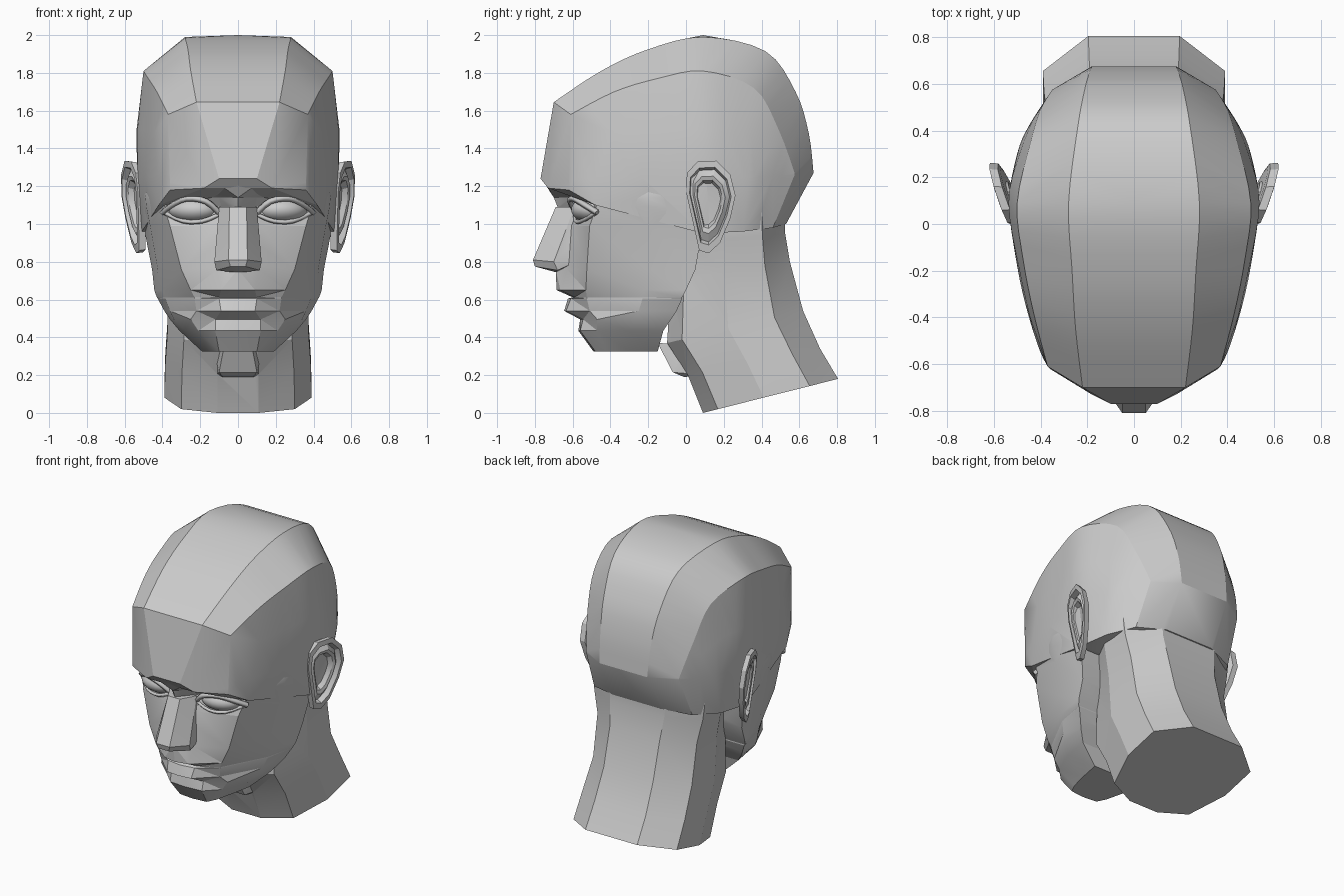
import bpy, bmesh
from math import radians
from mathutils import Vector
from mathutils.geometry import interpolate_bezier

if "Cube" in bpy.data.objects:
    bpy.data.objects.remove(bpy.data.objects["Cube"])


def finish(bm, name, angle=18):
    bmesh.ops.recalc_face_normals(bm, faces=bm.faces)
    mesh = bpy.data.meshes.new(name)
    bm.to_mesh(mesh)
    bm.free()
    ob = bpy.data.objects.new(name, mesh)
    bpy.context.collection.objects.link(ob)
    smooth(ob, angle)
    return ob


def smooth(ob, angle):
    bpy.ops.object.select_all(action='DESELECT')
    bpy.context.view_layer.objects.active = ob
    ob.select_set(True)
    bpy.ops.object.shade_smooth_by_angle(angle=radians(angle))


def hull(name, pts):
    """Convex block from right-half points, mirrored in x."""
    bm = bmesh.new()
    for x, y, z in pts:
        for s in (1, -1):
            bm.verts.new((s * x, y, z))
    bmesh.ops.remove_doubles(bm, verts=bm.verts, dist=0.001)
    res = bmesh.ops.convex_hull(bm, input=bm.verts)
    junk = {v for v in res["geom_interior"] + res["geom_unused"] if isinstance(v, bmesh.types.BMVert)}
    bmesh.ops.delete(bm, geom=list(junk), context='VERTS')
    return finish(bm, name)


def loft(name, rings, angle=18):
    """Closed rings of equal length, joined and capped."""
    bm = bmesh.new()
    rows = [[bm.verts.new(p) for p in r] for r in rings]
    n = len(rows[0])
    for a, b in zip(rows, rows[1:]):
        for i in range(n):
            j = (i + 1) % n
            bm.faces.new((a[i], a[j], b[j], b[i]))
    bm.faces.new(rows[0])
    bm.faces.new(rows[-1])
    bmesh.ops.triangulate(bm, faces=bm.faces)
    return finish(bm, name, angle)


def spline(pts, steps=4):
    """Smooth curve through the points."""
    p = [Vector(q) for q in pts]
    t = [(p[min(i + 1, len(p) - 1)] - p[max(i - 1, 0)]) / 6 for i in range(len(p))]
    out = [p[0]]
    for i in range(len(p) - 1):
        out += interpolate_bezier(p[i], p[i] + t[i], p[i + 1] - t[i + 1], p[i + 1], steps + 1)[1:]
    return out


# Cranium: crown line, temple line and widest outline wrapped in a faceted hull
crown = [(.22, -.70, 1.645), (.25, -.45, 1.81), (.265, -.2, 1.925), (.28, .09, 1.99),
         (.24, .42, 1.915), (.21, .58, 1.70), (.19, .65, 1.48), (.18, .675, 1.27)]
temple = [(.37, -.61, 1.58), (.43, -.38, 1.70), (.475, -.15, 1.77), (.50, .09, 1.81),
          (.44, .36, 1.72), (.40, .49, 1.5), (.35, .575, 1.27)]
outline = [(.36, -.62, 1.22), (.40, -.55, 1.24), (.455, -.38, 1.25), (.50, -.18, 1.25), (.535, .09, 1.25),
           (.50, .3, 1.25), (.45, .42, 1.25), (.35, .575, 1.26)]
upper = [(.445, -.4, 1.48), (.49, -.2, 1.5), (.537, .09, 1.5), (.49, .3, 1.48), (.43, .45, 1.4)]
ridge = [(0, -.77, 1.24), (.1, -.77, 1.24), (.18, -.73, 1.19), (.36, -.62, 1.18), (.42, -.48, 1.10),
         (0, .09, 2.0), (0, -.70, 1.645)]
nape = [(.18, .53, 1.0), (.37, .46, .98), (.47, .3, .96), (.515, .09, .95)]
head = hull("head", spline(crown) + spline(temple) + spline(outline) + spline(upper) + ridge + nape)

# Face: level slices; z, centre y, then (x, y) of front, cheek, side and jaw points
levels = [
    (.325, -.49, (.10, -.48), (.13, -.42), (.16, -.30), (.19, -.15)),
    (.435, -.57, (.12, -.56), (.21, -.47), (.28, -.30), (.31, -.12)),
    (.495, -.56, (.12, -.545), (.25, -.47), (.34, -.26), (.36, -.08)),
    (.54, -.645, (.09, -.635), (.22, -.51), (.36, -.25), (.39, -.05)),
    (.605, -.625, (.10, -.61), (.23, -.525), (.385, -.23), (.425, -.02)),
    (.612, -.60, (.10, -.59), (.23, -.525), (.385, -.23), (.43, -.02)),
    (.65, -.685, (.09, -.665), (.25, -.53), (.40, -.22), (.443, .0)),
    (.76, -.69, (.11, -.63), (.30, -.525), (.425, -.2), (.455, .05)),
    (.99, -.66, (.12, -.60), (.36, -.51), (.465, -.2), (.50, .09)),
    (1.09, -.68, (.09, -.575), (.39, -.475), (.485, -.2), (.515, .09)),
    (1.14, -.70, (.10, -.61), (.39, -.48), (.49, -.2), (.52, .09)),
    (1.21, -.745, (.10, -.74), (.36, -.60), (.48, -.2), (.52, .09)),
]
rings = []
for z, y0, *half in levels:
    rings.append([(0, y0, z)] + [(x, y, z) for x, y in half] + [(-x, y, z) for x, y in reversed(half)])
face = loft("face", rings)

# Neck: one octagonal section swept through front / back (y, z) pairs with a half width
section = [(.28, 0), (.77, .11), (1, .45), (1, .79), (.5, 1)]
sweep = [((.09, 0), (.805, .18), .39), ((.01, .2), (.71, .34), .385), ((-.10, .37), (.62, .54), .372),
         ((-.08, .7), (.55, .8), .375), ((-.05, .9), (.525, .95), .41), ((-.05, 1.1), (.52, 1.1), .43)]
rings = []
for f, b, w in sweep:
    f, b = Vector(f), Vector(b)
    half = [(k * w, *f.lerp(b, t)) for k, t in section]
    rings.append(half + [(-x, y, z) for x, y, z in reversed(half)])
neck = loft("neck", rings)

larynx = hull("larynx", [(.10, -.07, .215), (.08, -.01, .19), (.07, -.15, .37), (.12, .1, .2), (.13, .05, .36)])

# Nose: wedge with bridge, tip and wings
nose = hull("nose", [(.045, -.69, 1.09), (.05, -.81, .81), (.04, -.80, .775), (.125, -.70, .80),
                     (.115, -.68, .755), (.10, -.59, 1.09), (.12, -.58, .80), (.03, -.69, .745)])

# Weld the masses into one skin
for part in (face, neck, larynx, nose):
    m = head.modifiers.new("weld", 'BOOLEAN')
    m.operation, m.solver, m.object = 'UNION', 'EXACT', part
    bpy.context.view_layer.objects.active = head
    bpy.ops.object.modifier_apply(modifier=m.name)
    bpy.data.objects.remove(part)
smooth(head, 18)

# Eyes and lids
lids = {"upper_lid": ([(.10, -.585, 1.06), (.17, -.615, 1.12), (.27, -.595, 1.135), (.35, -.535, 1.10), (.40, -.47, 1.06)], .017),
        "lower_lid": ([(.10, -.585, 1.05), (.19, -.585, 1.015), (.29, -.555, 1.015), (.39, -.475, 1.06)], .012)}
for s, side in ((1, "right"), (-1, "left")):
    bpy.ops.mesh.primitive_uv_sphere_add(segments=24, ring_count=14, location=(s * .235, -.50, 1.075))
    eye = bpy.context.object
    eye.name = "eye_" + side
    eye.scale = (.135, .105, .07)
    eye.rotation_euler.z = s * radians(18)
    bpy.ops.object.shade_smooth()
    for lid, (pts, r) in lids.items():
        cu = bpy.data.curves.new(lid, 'CURVE')
        cu.dimensions, cu.bevel_depth, cu.bevel_resolution, cu.use_fill_caps = '3D', r, 0, True
        path = spline([(s * x, y, z) for x, y, z in pts], 3)
        sp = cu.splines.new('POLY')
        sp.points.add(len(path) - 1)
        for pt, co in zip(sp.points, path):
            pt.co = (*co, 1)
        bpy.context.collection.objects.link(bpy.data.objects.new(lid + "_" + side, cu))

# Ears: nested outlines give back, rim, groove, inner fold and hollow
ear = [(0, 1.17), (.005, 1.27), (.06, 1.33), (.16, 1.335), (.235, 1.26), (.262, 1.15), (.235, 1.03),
       (.18, .90), (.12, .845), (.07, .86), (.05, .95), (.025, 1.06)]
steps = [(.85, -.04), (.98, -.035), (1, 0), (.84, .004), (.78, -.028), (.62, -.006), (.52, -.012), (.42, -.05)]
for s, side in ((1, "right"), (-1, "left")):
    rings = []
    for k, off in steps:
        ring = []
        for y, z in ear:
            y, z = .12 + (y - .12) * k, 1.12 + (z - 1.12) * k
            ring.append((s * (.54 + (y - .05) * .34 + (z - 1.1) * .1 + off), y, z))
        rings.append(ring)
    loft("ear_" + side, rings, 25)
